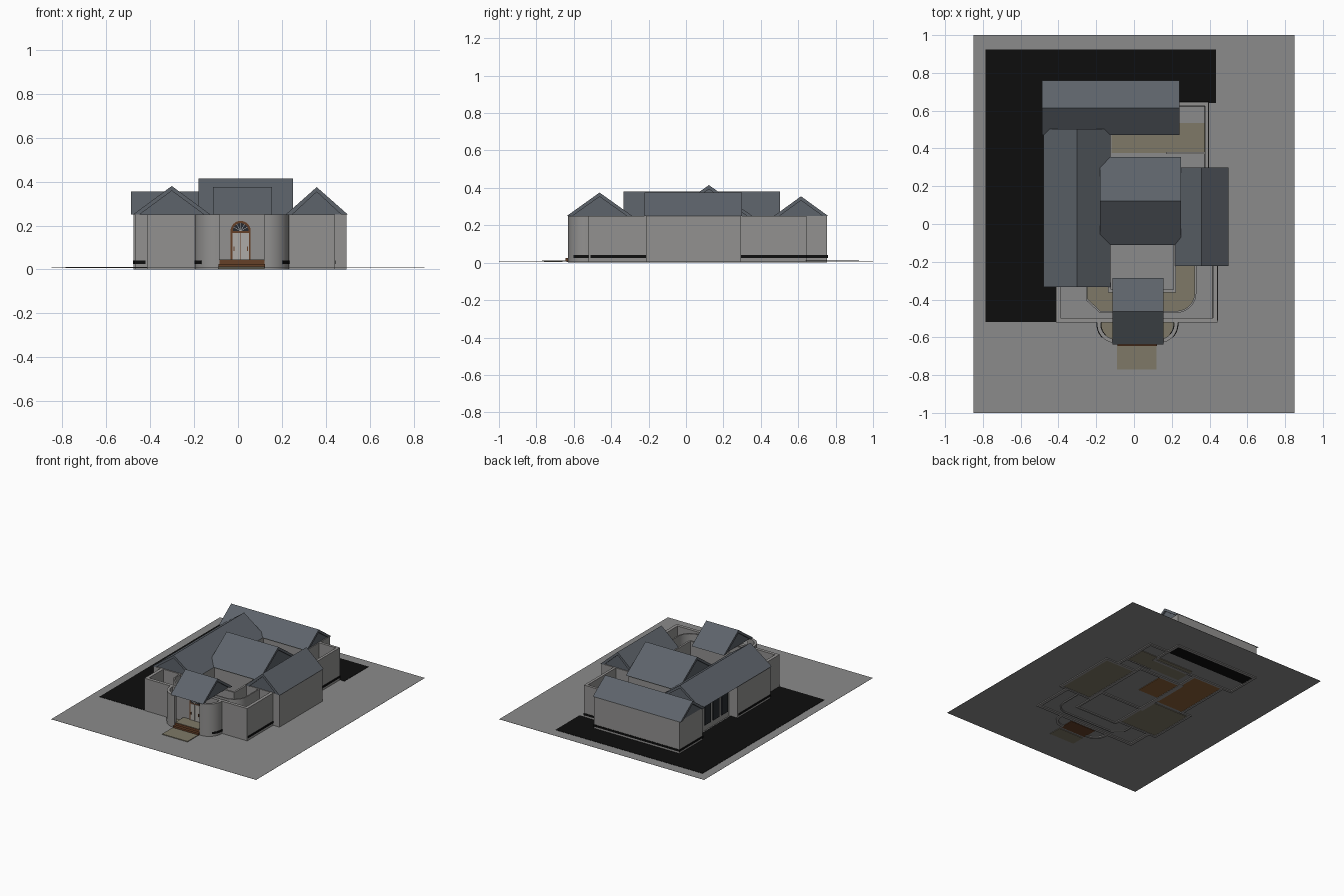
import bpy, bmesh, math
from mathutils import Vector

if "Cube" in bpy.data.objects:
    bpy.data.objects.remove(bpy.data.objects["Cube"], do_unlink=True)


def material(name, *rgb):
    m = bpy.data.materials.new(name)
    m.use_nodes = True
    m.diffuse_color = (*rgb, 1)
    m.node_tree.nodes["Principled BSDF"].inputs["Base Color"].default_value = (*rgb, 1)
    return m


WALL = material("wall grey", .29, .285, .28)
GROUND = material("ground grey", .26, .26, .26)
ROOF = material("slate roof", .11, .125, .145)
BLACK = material("black tarmac", .004, .004, .004)
TAN = material("tan paving", .21, .19, .135)
WOOD = material("wood floor", .26, .12, .04)
BROWN = material("brown timber", .13, .05, .02)
TRIM = material("pale trim", .42, .41, .39)
GLASS = material("dark glass", .02, .024, .03)

H = .25       # wall height
G = .008      # ground level


def finish(name, bm, mat):
    bmesh.ops.recalc_face_normals(bm, faces=bm.faces)
    me = bpy.data.meshes.new(name)
    bm.to_mesh(me)
    bm.free()
    me.materials.append(mat)
    ob = bpy.data.objects.new(name, me)
    bpy.context.collection.objects.link(ob)
    return ob


def extrude(name, pts, lo, hi, mat, axis="z"):
    """Extrude a 2D outline along one axis."""
    place = {"x": lambda a, b, c: (c, a, b),
             "y": lambda a, b, c: (a, c, b),
             "z": lambda a, b, c: (a, b, c)}[axis]
    bm = bmesh.new()
    low = [bm.verts.new(place(a, b, lo)) for a, b in pts]
    top = [bm.verts.new(place(a, b, hi)) for a, b in pts]
    bm.faces.new(low)
    bm.faces.new(top)
    for i in range(len(pts)):
        j = (i + 1) % len(pts)
        bm.faces.new((low[i], low[j], top[j], top[i]))
    return finish(name, bm, mat)


def rect(x0, x1, y0, y1):
    return [(x0, y0), (x1, y0), (x1, y1), (x0, y1)]


def arc(cx, cy, r, start, end, steps=12):
    angles = [math.radians(start + (end - start) * i / steps) for i in range(steps + 1)]
    return [(cx + r * math.cos(a), cy + r * math.sin(a)) for a in angles]


def wall(name, pts, closed=False, thick=.02, lo=0, hi=H, mat=WALL):
    """Mitred wall of even thickness along a path."""
    p = [Vector(q) for q in pts]
    n = len(p)
    bm = bmesh.new()
    rings = []
    for i in range(n):
        before = p[i] - p[i - 1] if closed or i else p[1] - p[0]
        after = p[(i + 1) % n] - p[i] if closed or i < n - 1 else before
        n0 = Vector((-before.y, before.x)).normalized()
        n1 = Vector((-after.y, after.x)).normalized()
        off = (n0 + n1) * (thick / 2 / (1 + n0.dot(n1)))
        rings.append([bm.verts.new((*(p[i] + off * s), z))
                      for s, z in ((-1, lo), (1, lo), (1, hi), (-1, hi))])
    for i in range(n if closed else n - 1):
        a, b = rings[i], rings[(i + 1) % n]
        for k in range(4):
            m = (k + 1) % 4
            bm.faces.new((a[k], a[m], b[m], b[k]))
    if not closed:
        bm.faces.new(rings[0])
        bm.faces.new(rings[-1])
    return finish(name, bm, mat)


def band(name, pts, closed=False, thick=.026):
    return wall(name, pts, closed, thick, .025, .04, BLACK)


def gable_roof(name, a, b, peak, lo, hi, axis):
    """Two sloping slabs with slightly recessed gable ends."""
    m = (a + b) / 2
    extrude(name, [(a, H), (m, peak), (b, H), (b - .03, H), (m, peak - .022), (a + .03, H)],
            lo, hi, ROOF, axis)
    extrude(name + "_gable", [(a + .02, H), (m, peak - .014), (b - .02, H)],
            lo + .012, hi - .012, ROOF, axis)


def smooth(ob):
    bpy.ops.object.select_all(action="DESELECT")
    ob.select_set(True)
    bpy.context.view_layer.objects.active = ob
    bpy.ops.object.shade_smooth_by_angle()


# Site
extrude("ground", rect(-.85, .85, -1, 1), G - .001, G, GROUND)
extrude("driveway", [(-.785, -.52), (-.41, -.52), (-.41, .64), (.435, .64),
                     (.435, .925), (-.785, .925)], G + .001, G + .003, BLACK)
extrude("front_path", rect(-.09, .12, -.77, -.64), G, .013, TAN)

# Floors on the underside
for name, x0, x1, y0, y1, mat in (
        ("right_wing_floor", .23, .48, -.2, .28, TAN),
        ("left_wing_floor", -.46, -.14, -.31, .03, TAN),
        ("left_wing_wood_floor", -.39, -.14, .06, .48, WOOD),
        ("hall_wood_floor", -.14, .04, .1, .33, WOOD),
        ("back_house_floor", -.46, .22, .63, .735, BLACK),
        ("back_court_under_floor", -.08, .37, .38, .53, TAN),
        ("porch_under_floor", -.09, .12, -.64, -.53, BROWN),
        ("path_under_floor", -.09, .12, -.76, -.66, TAN)):
    extrude(name, rect(x0, x1, y0, y1), .003, G - .001, mat)

# House walls
left_wing = [(-.46, -.32), (-.135, -.32), (-.135, .49), (-.39, .49), (-.39, .05), (-.46, .05)]
back_house = rect(-.465, .225, .49, .745)
wall("left_wing_walls", left_wing, True)
wall("right_wing_walls", rect(.23, .485, -.205, .285), True)
wall("back_house_walls", back_house, True)
wall("main_hall_walls", rect(-.15, .225, -.09, .335), True)
band("back_house_plinth", back_house, True)
band("left_wing_plinth", [(-.42, -.32), (-.46, -.32), (-.46, .05)])

# Tall windows on the recessed left side
for i in range(4):
    y = .085 + i * .1
    extrude(f"side_window_{i + 1}", rect(y, y + .07, .05, .22), -.406, -.398, GLASS, "x")

# Courtyard walls
front_court = [(-.4, -.32), (-.4, -.51), (.43, -.51), (.43, -.2)]
wall("front_court_wall", front_court, thick=.024)
band("front_court_plinth", front_court[2:], thick=.03)
back_court = [(.385, .28), (.385, .635), (.22, .635)]
wall("back_court_wall", back_court)
band("back_court_plinth", back_court)
extrude("back_court_paving", rect(-.12, .375, .375, .535), G, .014, TAN)
wall("back_court_kerb", [(.17, .375), (.375, .375)], thick=.01, hi=.05, mat=TRIM)

# Curved gallery round the inner patio
gallery = ([(.325, -.2)] + arc(.225, -.365, .1, 0, -90)
           + [(-.18, -.465), (-.25, -.4), (-.25, -.32)])
smooth(wall("gallery_wall", gallery, thick=.01))
extrude("gallery_floor", gallery, G, .012, TAN)
extrude("patio_floor", rect(-.13, .215, -.355, -.09), .012, .015, GROUND)
wall("patio_wall", [(.215, -.1), (.215, -.355), (-.13, -.355), (-.13, -.31)], thick=.014)

# Porch with rounded sides
for side, s in (("left", 1), ("right", -1)):
    path = [(.018 + s * (x - .018), y) for x, y in
            [(.222, -.5)] + arc(.132, -.53, .09, 0, -90) + [(.12, -.62)]]
    smooth(wall(f"porch_{side}_wall", path))
    smooth(band(f"porch_{side}_plinth", path[:8]))
extrude("porch_floor", [(-.09, -.61)] + arc(.132, -.53, .08, -90, 0)
        + [(.212, -.51), (-.176, -.51)] + arc(-.096, -.53, .08, 180, 270),
        G, .016, TAN)
extrude("lower_step", rect(-.088, .122, -.645, -.522), G, .026, BROWN)
extrude("upper_step", rect(-.088, .122, -.625, -.522), .026, .042, BROWN)
extrude("step_tread", rect(-.085, .119, -.622, -.523), .042, .045, TAN)

# Arched front door
DX, DY, SPRING = .012, -.522, .175


def arch(r, lo):
    return [(DX + r, lo)] + arc(DX, SPRING, r, 0, 180, 16) + [(DX - r, lo)]


extrude("door_frame", arch(.046, .045), DY - .004, DY, BROWN, "y")
extrude("fan_window", arc(DX, SPRING, .036, 0, 180, 16), DY - .006, DY - .003, GLASS, "y")
for i in range(1, 6):
    a = math.pi * i / 6
    d, n = Vector((math.cos(a), math.sin(a))), Vector((-math.sin(a), math.cos(a)))
    c = Vector((DX, SPRING))
    bar = [c + d * u * .036 + n * v * .0012 for u, v in ((0, -1), (1, -1), (1, 1), (0, 1))]
    extrude(f"fan_bar_{i}", bar, DY - .008, DY - .005, TRIM, "y")
for side, s in (("left", 1), ("right", -1)):
    x0, x1 = sorted((DX + s * .001, DX + s * .037))
    extrude(f"door_leaf_{side}", rect(x0, x1, .045, .167), DY - .007, DY - .003, TRIM, "y")
    x0, x1 = sorted((DX + s * .029, DX + s * .033))
    extrude(f"door_handle_{side}", rect(x0, x1, .085, .105), DY - .009, DY - .006, BROWN, "y")

# Roofs
gable_roof("main_roof", -.11, .355, .415, -.18, .25, "x")
gable_roof("back_roof", .47, .76, .355, -.487, .24, "x")
gable_roof("porch_roof", -.637, -.287, .375, -.113, .155, "x")
gable_roof("left_wing_roof", -.478, -.125, .38, -.333, .503, "y")
gable_roof("right_wing_roof", .217, .5, .375, -.222, .3, "y")
